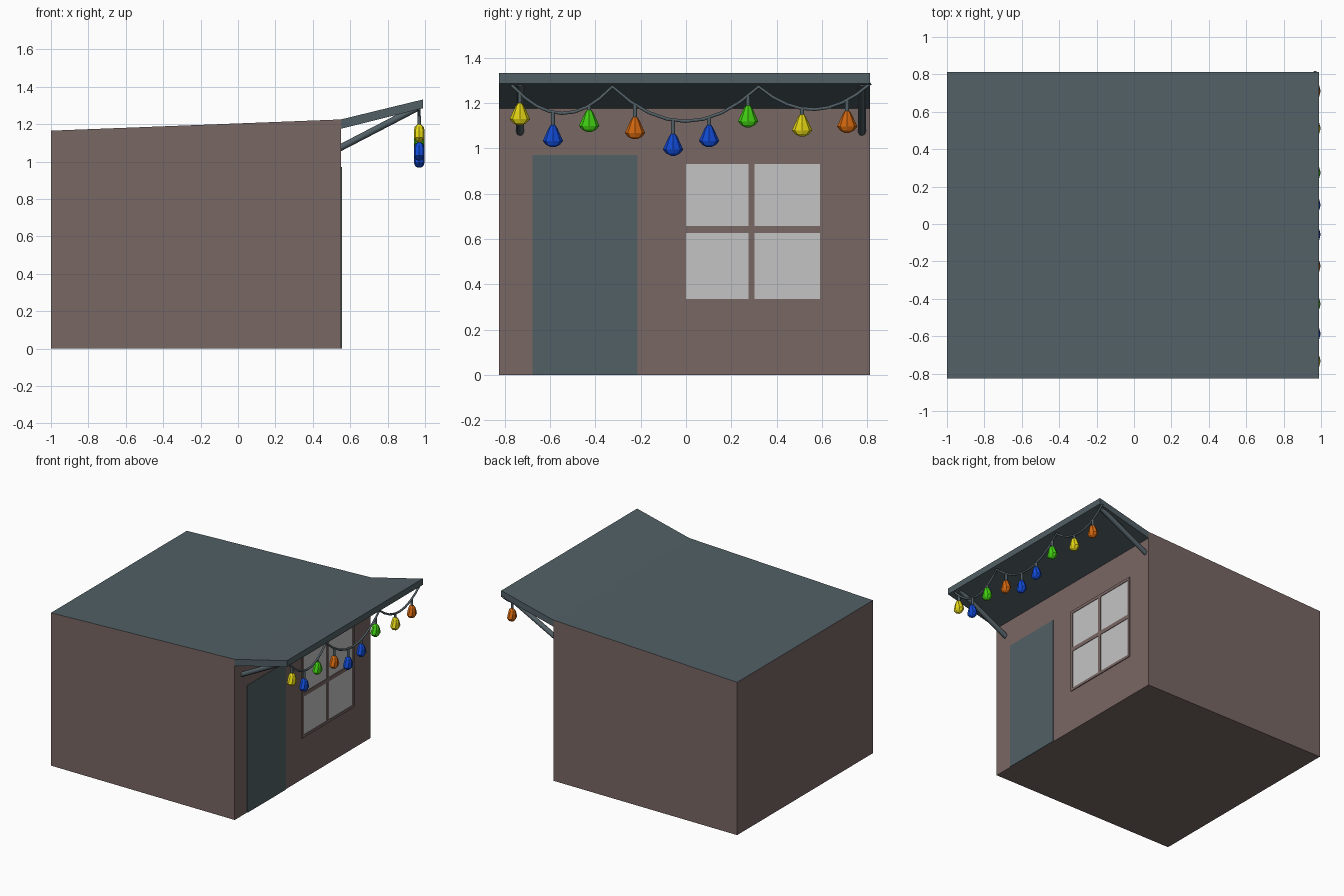
import bpy, bmesh, math
from mathutils import Vector

if "Cube" in bpy.data.objects:
    bpy.data.objects.remove(bpy.data.objects["Cube"])


def mat(name, r, g, b):
    m = bpy.data.materials.new(name)
    lin = [(c / 255 / 12.92) if c < 11 else ((c / 255 + 0.055) / 1.055) ** 2.4 for c in (r, g, b)]
    m.diffuse_color = (*lin, 1)
    m.use_nodes = True
    m.node_tree.nodes["Principled BSDF"].inputs["Base Color"].default_value = m.diffuse_color
    return m


BROWN = mat("brown_wall", 121, 103, 100)
SLATE = mat("slate", 82, 96, 102)
PANE = mat("pale_glass", 196, 196, 196)
BULB = {"yellow": mat("yellow", 232, 217, 22), "blue": mat("blue", 18, 76, 218),
        "green": mat("green", 66, 212, 18), "orange": mat("orange", 216, 106, 16)}


def finish(name, bm, *mats):
    bmesh.ops.recalc_face_normals(bm, faces=bm.faces)
    me = bpy.data.meshes.new(name)
    bm.to_mesh(me)
    bm.free()
    for m in mats:
        me.materials.append(m)
    ob = bpy.data.objects.new(name, me)
    bpy.context.collection.objects.link(ob)
    return ob


def prism(name, profile, y0, y1, *mats):
    """Extrude an x-z profile along y; upward faces take the last material."""
    bm = bmesh.new()
    f = bm.faces.new([bm.verts.new((x, y0, z)) for x, z in profile])
    ext = bmesh.ops.extrude_face_region(bm, geom=[f])
    for v in ext["geom"]:
        if isinstance(v, bmesh.types.BMVert):
            v.co.y = y1
    bmesh.ops.recalc_face_normals(bm, faces=bm.faces)
    for f in bm.faces:
        f.normal_update()
        f.material_index = len(mats) - 1 if f.normal.z > 0.5 else 0
    return finish(name, bm, *mats)


def plate(name, y0, y1, z0, z1, x1, m):
    x0 = WALL - 0.002
    return prism(name, [(x0, z0), (x1, z0), (x1, z1), (x0, z1)], y0, y1, m)


def tube(name, points, radius, m, sides_res=1):
    cu = bpy.data.curves.new(name, 'CURVE')
    cu.dimensions = '3D'
    cu.bevel_depth = radius
    cu.bevel_resolution = sides_res
    cu.use_fill_caps = True
    sp = cu.splines.new('POLY')
    sp.points.add(len(points) - 1)
    for p, co in zip(sp.points, points):
        p.co = (*co, 1)
    cu.materials.append(m)
    ob = bpy.data.objects.new(name, cu)
    bpy.context.collection.objects.link(ob)
    return ob


WALL = 0.55
Y0, Y1 = -0.825, 0.812

# House body with slate roof surface, and sloping awning
prism("house_body", [(-1, 0), (WALL, 0), (WALL, 1.225), (-1, 1.165)], Y0, Y1, BROWN, SLATE)
prism("awning", [(WALL, 1.175), (0.99, 1.285), (0.99, 1.332), (WALL, 1.225)], Y0, Y1, SLATE)

# Door
plate("door", -0.677, -0.213, 0.0, 0.97, WALL + 0.005, SLATE)

# Window: pale glass behind a brown frame and cross bars
plate("window_glass", -0.01, 0.60, 0.325, 0.94, WALL + 0.002, PANE)
for name, box in {"frame_left": (-0.02, 0.0, 0.315, 0.952), "frame_right": (0.59, 0.61, 0.315, 0.952),
                  "frame_bottom": (0.0, 0.59, 0.315, 0.335), "frame_top": (0.0, 0.59, 0.93, 0.952),
                  "bar_vertical": (0.276, 0.302, 0.335, 0.93),
                  "bar_left": (0.0, 0.276, 0.627, 0.657), "bar_right": (0.302, 0.59, 0.627, 0.657)}.items():
    plate("window_" + name, *box, WALL + 0.006, BROWN)

# Awning struts
for side, y in (("left", -0.732), ("right", 0.776)):
    tube("strut_" + side, [(WALL - 0.01, y, 1.07), (0.96, y, 1.288)], 0.018, SLATE, 2)

# Light string: three swags between hooks under the awning edge
WX = 0.969
HOOKS = [(-0.77, 1.28), (-0.325, 1.272), (0.32, 1.272), (0.815, 1.287)]
SAGS = [0.122, 0.153, 0.108]


def wire_z(y):
    for (ya, za), (yb, zb), sag in zip(HOOKS, HOOKS[1:], SAGS):
        if y <= yb:
            t = (y - ya) / (yb - ya)
            return za + (zb - za) * t - 4 * sag * t * (1 - t)
    return HOOKS[-1][1]


path = []
for (ya, _), (yb, _) in zip(HOOKS, HOOKS[1:]):
    path += [ya + (yb - ya) * i / 8 for i in range(8)]
path.append(HOOKS[-1][0])
tube("light_wire", [(WX, y, wire_z(y)) for y in path], 0.008, SLATE)

# Bulbs: flattened drops, rings of (height, x radius, y radius)
RINGS = [(0.0, 0.010, 0.010), (0.010, 0.022, 0.030), (0.027, 0.029, 0.045),
         (0.060, 0.029, 0.030), (0.084, 0.024, 0.019), (0.097, 0.010, 0.010)]


def bulb(name, y, z, m, n=8):
    bm = bmesh.new()
    rings = [[bm.verts.new((WX + rx * math.cos(2 * math.pi * k / n),
                            y + ry * math.sin(2 * math.pi * k / n), z + h)) for k in range(n)]
             for h, rx, ry in RINGS]
    for a, b in zip(rings, rings[1:]):
        for k in range(n):
            bm.faces.new((a[k], a[(k + 1) % n], b[(k + 1) % n], b[k]))
    bm.faces.new(rings[0])
    bm.faces.new(rings[-1])
    finish(name, bm, m)


LIGHTS = [(-0.733, 1.102, "yellow"), (-0.587, 1.005, "blue"), (-0.427, 1.072, "green"),
          (-0.225, 1.040, "orange"), (-0.057, 0.967, "blue"), (0.102, 1.005, "blue"),
          (0.274, 1.092, "green"), (0.512, 1.052, "yellow"), (0.711, 1.068, "orange")]
for i, (y, z, c) in enumerate(LIGHTS, 1):
    bulb(f"bulb_{i}_{c}", y, z, BULB[c])
    tube(f"bulb_socket_{i}", [(WX, y, z + 0.09), (WX, y, max(wire_z(y), z + 0.11))], 0.010, SLATE)
